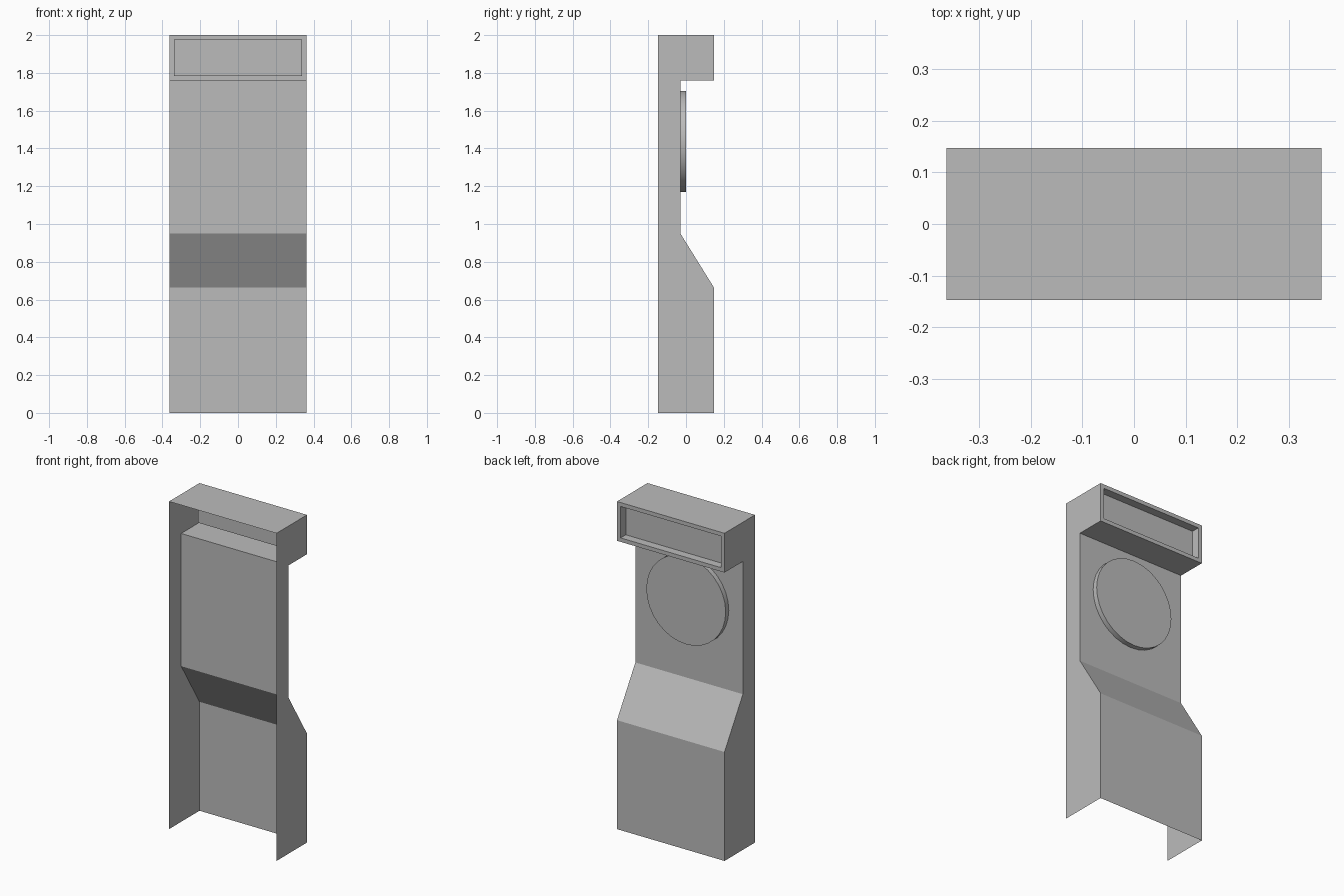
import bpy, bmesh, math
from mathutils import Matrix, Vector

old = bpy.data.objects.get("Cube")
if old:
    bpy.data.objects.remove(old, do_unlink=True)

HALF_W = 0.363
HALF_D = 0.147
PANEL_Y = -0.03

# Plain grey paint
grey = bpy.data.materials.new("plain_grey")
grey.use_nodes = True
colour = (0.5, 0.5, 0.5, 1)
grey.diffuse_color = colour
grey.node_tree.nodes["Principled BSDF"].inputs["Base Color"].default_value = colour


def make_object(name, bm):
    mesh = bpy.data.meshes.new(name)
    bm.to_mesh(mesh)
    bm.free()
    obj = bpy.data.objects.new(name, mesh)
    bpy.context.collection.objects.link(obj)
    mesh.materials.append(grey)
    return obj


# Cabinet: thin shell swept across its side profile, open at the bottom and at -y
profile = [(-HALF_D, 0), (HALF_D, 0), (HALF_D, 0.665), (PANEL_Y, 0.95),
           (PANEL_Y, 1.76), (HALF_D, 1.76), (HALF_D, 2), (-HALF_D, 2)]
bm = bmesh.new()
right, left = [[bm.verts.new((x, y, z)) for y, z in profile]
               for x in (-HALF_W, HALF_W)]
bm.faces.new(right[::-1])
bm.faces.new(left)
strips = [bm.faces.new((right[i], right[i + 1], left[i + 1], left[i]))
          for i in range(1, len(profile) - 1)]
sign_face = strips[4]

# Sign box: framed rectangle pushed into the header
bm.normal_update()
bmesh.ops.inset_region(bm, faces=[sign_face], thickness=0.034)
walls = bmesh.ops.extrude_face_region(bm, geom=[sign_face])
moved = [g for g in walls["geom"] if isinstance(g, bmesh.types.BMVert)]
bmesh.ops.translate(bm, vec=Vector((0, -0.05, 0)), verts=moved)
if sign_face.is_valid:
    bmesh.ops.delete(bm, geom=[sign_face], context="FACES_ONLY")
bm.normal_update()
for face in bm.faces:
    centre = face.calc_center_median()
    # Outer side of the two end walls
    if abs(face.normal.x) > 0.9 and abs(centre.x) > HALF_W - 0.01:
        if face.normal.x * centre.x < 0:
            face.normal_flip()
    # Strips and the sign panel look towards +y or up
    elif face.normal.y < -0.1:
        face.normal_flip()
make_object("cabinet_shell", bm)

# Round plate on the upper panel, open where it meets the panel
bm = bmesh.new()
placing = Matrix.Translation((0, PANEL_Y / 2, 1.437)) @ Matrix.Rotation(math.pi / 2, 4, "X")
bmesh.ops.create_cone(bm, cap_ends=True, segments=32, radius1=0.268, radius2=0.268,
                      depth=-PANEL_Y, matrix=placing)
bm.normal_update()
hidden = [f for f in bm.faces if f.normal.y < -0.9]
bmesh.ops.delete(bm, geom=hidden, context="FACES_ONLY")
plate = make_object("round_plate", bm)
bpy.ops.object.select_all(action="DESELECT")
plate.select_set(True)
bpy.context.view_layer.objects.active = plate
bpy.ops.object.shade_smooth_by_angle(angle=math.radians(30))
